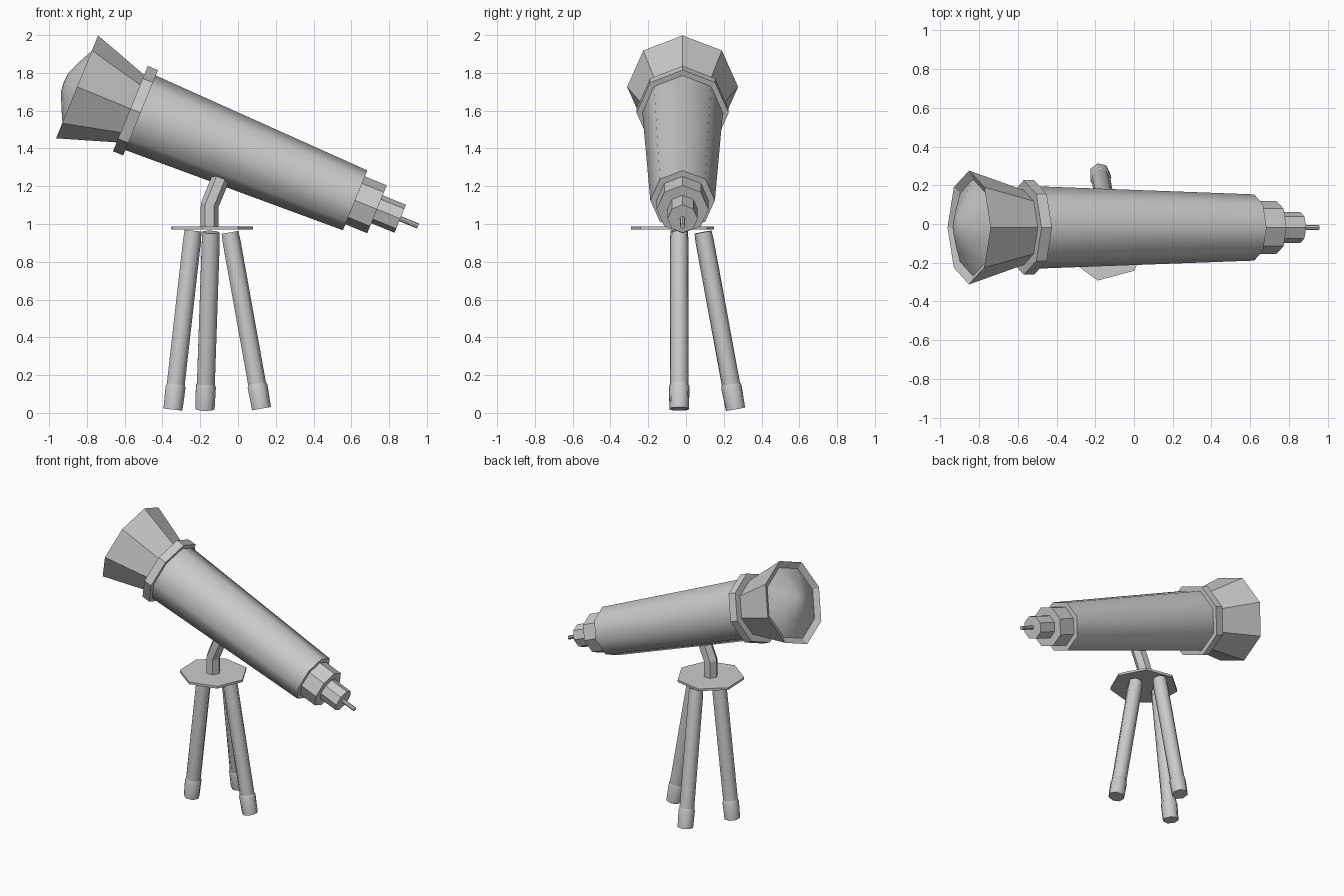
import bpy, bmesh, math
from mathutils import Vector

if "Cube" in bpy.data.objects:
    bpy.data.objects.remove(bpy.data.objects["Cube"])


def lathe(name, origin, axis, ref, sides, profile, smooth=0):
    """Turn (distance along axis, radius) points round an axis; radius 0 makes a pole."""
    d = Vector(axis).normalized()
    u = Vector(ref)
    u = (u - d * u.dot(d)).normalized()
    v = d.cross(u)
    bm = bmesh.new()
    rings = []
    for s, r in profile:
        c = Vector(origin) + d * s
        if r == 0:
            rings.append([bm.verts.new(c)])
        else:
            angles = [2 * math.pi * i / sides for i in range(sides)]
            rings.append([bm.verts.new(c + (u * math.cos(a) + v * math.sin(a)) * r) for a in angles])
    for a, b in zip(rings, rings[1:]):
        for i in range(sides):
            j = (i + 1) % sides
            if len(b) == 1:
                bm.faces.new((a[i], a[j], b[0]))
            elif len(a) == 1:
                bm.faces.new((a[0], b[j], b[i]))
            else:
                bm.faces.new((a[i], a[j], b[j], b[i]))
    for ring in (rings[0], rings[-1]):
        if len(ring) > 1:
            bm.faces.new(ring)
    return finish(name, bm, smooth)


def finish(name, bm, smooth=0):
    bmesh.ops.recalc_face_normals(bm, faces=bm.faces)
    mesh = bpy.data.meshes.new(name)
    bm.to_mesh(mesh)
    bm.free()
    ob = bpy.data.objects.new(name, mesh)
    bpy.context.collection.objects.link(ob)
    if smooth:
        bpy.context.view_layer.objects.active = ob
        bpy.ops.object.select_all(action='DESELECT')
        ob.select_set(True)
        bpy.ops.object.shade_smooth_by_angle(angle=math.radians(smooth))
    return ob


# Telescope parts all share one tilted axis, measured from the mouth of the hood
TILT = math.radians(22.2)
AXIS = (math.cos(TILT), 0, -math.sin(TILT))
MOUTH = (-0.852, -0.018, 1.726)
UP = (0, 0, 1)


def barrel(name, profile, smooth=0):
    return lathe(name, MOUTH, AXIS, UP, 8, profile, smooth)


# Flared hood with a shallow rim, and the domed lens inside it
barrel("hood", [(0.03, 0.0), (0.022, 0.25), (0, 0.294), (0.32, 0.188)])
barrel("lens", [(0.022, 0.25), (-0.035, 0.134), (-0.07, 0.053), (-0.075, 0)], 60)

# Collar, main tube and stepped eyepiece
barrel("collar", [(0.305, 0.244), (0.363, 0.244)])
barrel("main_tube", [(0.34, 0.214), (1.59, 0.171)], 60)
barrel("eyepiece_step", [(1.58, 0.137), (1.715, 0.137)])
barrel("eyepiece", [(1.70, 0.08), (1.848, 0.08)])
barrel("eyepiece_pin", [(1.84, 0.014), (1.95, 0.014)])

# Seven-sided mounting plate
a = math.radians(2)
lathe("plate", (-0.146, -0.07, 0.972), UP, (math.cos(a), math.sin(a), 0), 7,
      [(0, 0.226), (0.016, 0.226)])

# Bent hexagonal arm: upright, then square to the tube
bm = bmesh.new()
rings = []
nrm = Vector((math.sin(TILT), 0, math.cos(TILT)))
start = Vector((-0.15, -0.07, 0.975))
bend = Vector((-0.15, -0.07, 1.1))
for centre, lean in ((start, 0), (bend, TILT / 2), (bend + nrm * 0.155, TILT)):
    ring = []
    for i in range(6):
        t = math.pi * i / 3
        across = Vector((math.cos(lean), 0, -math.sin(lean)))
        ring.append(bm.verts.new(centre + (across * math.cos(t) + Vector((0, math.sin(t), 0))) * 0.048))
    rings.append(ring)
for lo, hi in zip(rings, rings[1:]):
    for i in range(6):
        j = (i + 1) % 6
        bm.faces.new((lo[i], lo[j], hi[j], hi[i]))
bm.faces.new(rings[0])
bm.faces.new(rings[-1])
finish("arm", bm)

# Three splayed legs, each with a thicker foot sleeve
legs = {
    "left": ((-0.347, -0.036, 0.018), (-0.24, -0.036, 0.965)),
    "right": ((0.122, -0.036, 0.022), (-0.045, -0.036, 0.955)),
    "back": ((-0.177, 0.262, 0.02), (-0.145, 0.09, 0.957)),
}
for side, (foot, top) in legs.items():
    d = Vector(top) - Vector(foot)
    n = d.length
    lathe(side + "_leg", foot, d, (1, 0, 0), 7,
          [(0.1, 0.05), (n - 0.05, 0.05), (n, 0.047)], 60)
    lathe(side + "_foot", foot, d, (1, 0, 0), 7,
          [(0, 0.053), (0.12, 0.056), (0.135, 0.05)], 60)
